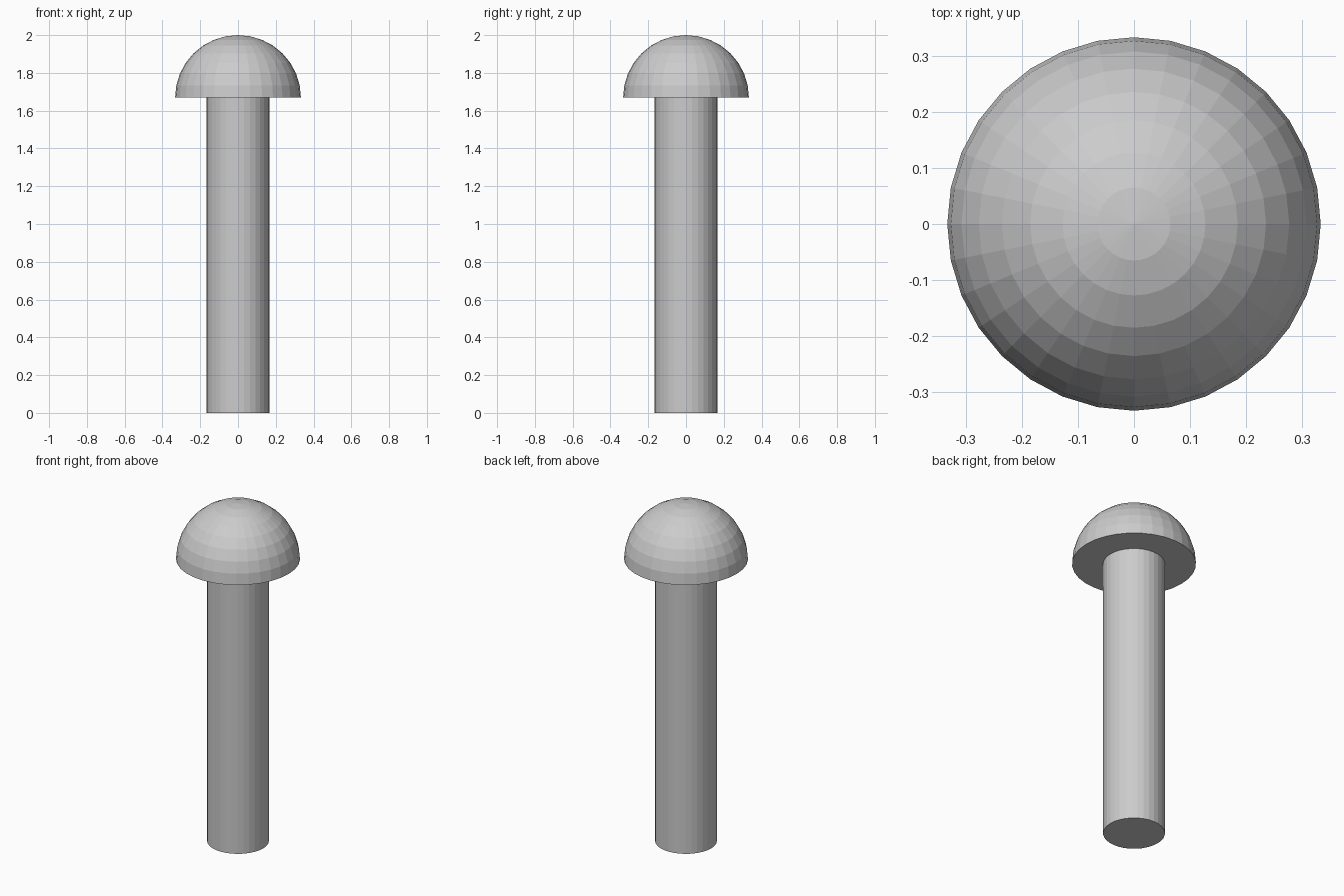
import bpy, bmesh
from mathutils import Matrix

if "Cube" in bpy.data.objects:
    bpy.data.objects.remove(bpy.data.objects["Cube"])

HEAD_Z = 1.67   # underside of the domed head
HEAD_R = 0.333
SHAFT_R = 0.166


def add_object(name, bm):
    bmesh.ops.recalc_face_normals(bm, faces=bm.faces)
    mesh = bpy.data.meshes.new(name)
    bm.to_mesh(mesh)
    bm.free()
    obj = bpy.data.objects.new(name, mesh)
    bpy.context.collection.objects.link(obj)
    return obj


# Shaft: capped 32-sided cylinder
bm = bmesh.new()
bmesh.ops.create_cone(bm, cap_ends=True, segments=32, radius1=SHAFT_R,
                      radius2=SHAFT_R, depth=HEAD_Z,
                      matrix=Matrix.Translation((0, 0, HEAD_Z / 2)))
add_object("shaft", bm)

# Head: upper half of a sphere, closed by a flat underside
bm = bmesh.new()
bmesh.ops.create_uvsphere(bm, u_segments=32, v_segments=16, radius=HEAD_R)
bmesh.ops.delete(bm, geom=[v for v in bm.verts if v.co.z < -0.001], context='VERTS')
bmesh.ops.holes_fill(bm, edges=[e for e in bm.edges if e.is_boundary], sides=0)
bmesh.ops.scale(bm, vec=(1, 1, (2 - HEAD_Z) / HEAD_R), verts=bm.verts)
bmesh.ops.translate(bm, vec=(0, 0, HEAD_Z), verts=bm.verts)
add_object("domed_head", bm)
